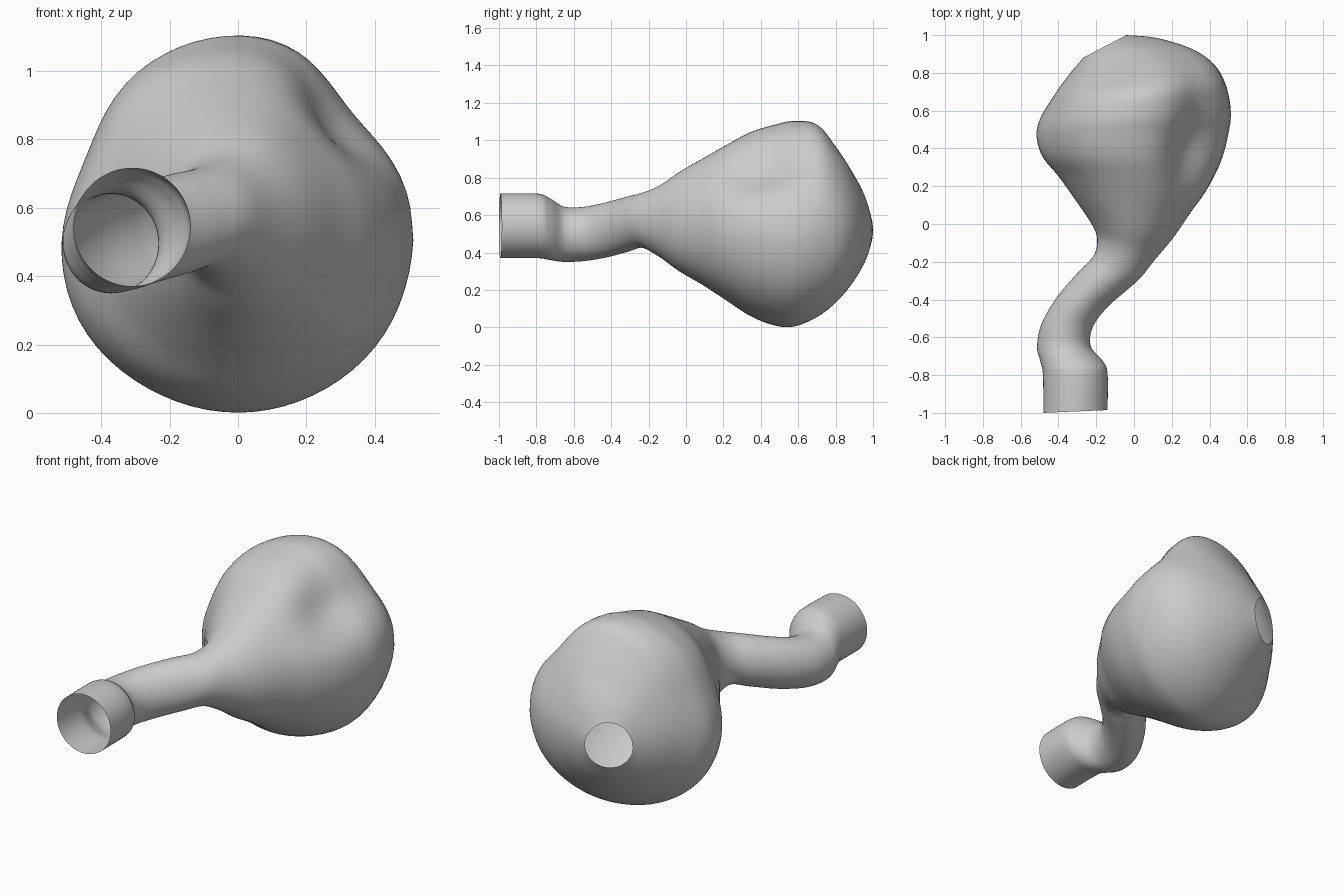
import bpy, math
from mathutils import Vector

cube = bpy.data.objects.get("Cube")
if cube:
    bpy.data.objects.remove(cube, do_unlink=True)

SIDES, STEPS = 72, 6

# Cross-sections from mouth to rear opening:
# left x, left y, right x, right y, low z, high z
sections = [
    (-.48, -1.0, -.14, -.985, .37, .715),
    (-.482, -.8, -.14, -.79, .37, .715),
    (-.495, -.73, -.165, -.725, .36, .69),
    (-.513, -.65, -.228, -.65, .35, .645),
    (-.49, -.53, -.22, -.55, .355, .645),
    (-.41, -.39, -.15, -.45, .375, .67),
    (-.30, -.26, -.05, -.36, .405, .70),
    (-.215, -.17, .03, -.29, .425, .72),
    (-.195, -.08, .11, -.19, .375, .76),
    (-.225, 0, .21, -.07, .30, .83),
    (-.31, .125, .30, .06, .225, .905),
    (-.40, .25, .385, .18, .145, .975),
    (-.49, .36, .46, .33, .06, 1.045),
    (-.52, .47, .50, .48, .01, 1.085),
    (-.50, .56, .512, .60, .005, 1.105),
    (-.44, .66, .485, .74, .055, 1.085),
    (-.385, .74, .42, .85, .13, .97),
    (-.33, .81, .30, .93, .22, .85),
    (-.295, .85, .12, .985, .31, .75),
    (-.27, .88, -.04, 1.0, .39, .655),
]

# Flattened and fuller flanks of the bulb: angle, spread, change in radius
flanks = [(42, 24, -.14), (157, 22, -.07), (212, 25, .03), (325, 25, .02)]

# Soft hollow pressed into the upper flank
HOLLOW, HOLLOW_SIZE = Vector((.30, .38, .84)), .17
PUSH = Vector((-.035, .015, -.03))


def blend(a, b, c, d, t):
    """Smooth curve between b and c."""
    return [q + .5 * t * (r - p + t * (2*p - 5*q + 4*r - s + t * (3*(q - r) + s - p)))
            for p, q, r, s in zip(a, b, c, d)]


def bell(x):
    return math.exp(-x * x)


def ring(section):
    """Shaped ring spanning the section's left and right points."""
    lx, ly, rx, ry, low, high = section
    mid = Vector(((lx + rx) / 2, (ly + ry) / 2, (low + high) / 2))
    side = Vector(((rx - lx) / 2, (ry - ly) / 2, 0))
    up = Vector((0, 0, (high - low) / 2))
    weight = bell((mid.y - .5) / .38)
    points = []
    for i in range(SIDES):
        deg = 360 * i / SIDES
        a = math.radians(deg)
        size = 1 + weight * sum(k * bell((deg - at) / spread) for at, spread, k in flanks)
        p = mid + (side * math.cos(a) + up * math.sin(a)) * size
        points.append(p + PUSH * bell((p - HOLLOW).length / HOLLOW_SIZE))
    return points


# Loft the open shell
rows = []
last = len(sections) - 1
for i in range(last):
    keys = [sections[min(max(i + k, 0), last)] for k in (-1, 0, 1, 2)]
    rows += [ring(blend(*keys, s / STEPS)) for s in range(STEPS)]
rows.append(ring(sections[last]))

faces = []
for r in range(len(rows) - 1):
    for i in range(SIDES):
        j = (i + 1) % SIDES
        a, b = r * SIDES, (r + 1) * SIDES
        faces.append((a + i, a + j, b + j, b + i))

mesh = bpy.data.meshes.new("bulb_with_neck")
mesh.from_pydata([p for row in rows for p in row], [], faces)
shell = bpy.data.objects.new("bulb_with_neck", mesh)
bpy.context.collection.objects.link(shell)

# Plain grey finish
grey = bpy.data.materials.new("plain grey")
grey.use_nodes = True
colour = (.6, .6, .6, 1)
grey.diffuse_color = colour
grey.node_tree.nodes["Principled BSDF"].inputs["Base Color"].default_value = colour
mesh.materials.append(grey)

bpy.context.view_layer.objects.active = shell
shell.select_set(True)
bpy.ops.object.mode_set(mode='EDIT')
bpy.ops.mesh.select_all(action='SELECT')
bpy.ops.mesh.normals_make_consistent(inside=False)
bpy.ops.object.mode_set(mode='OBJECT')
bpy.ops.object.shade_smooth_by_angle(angle=math.radians(50))
